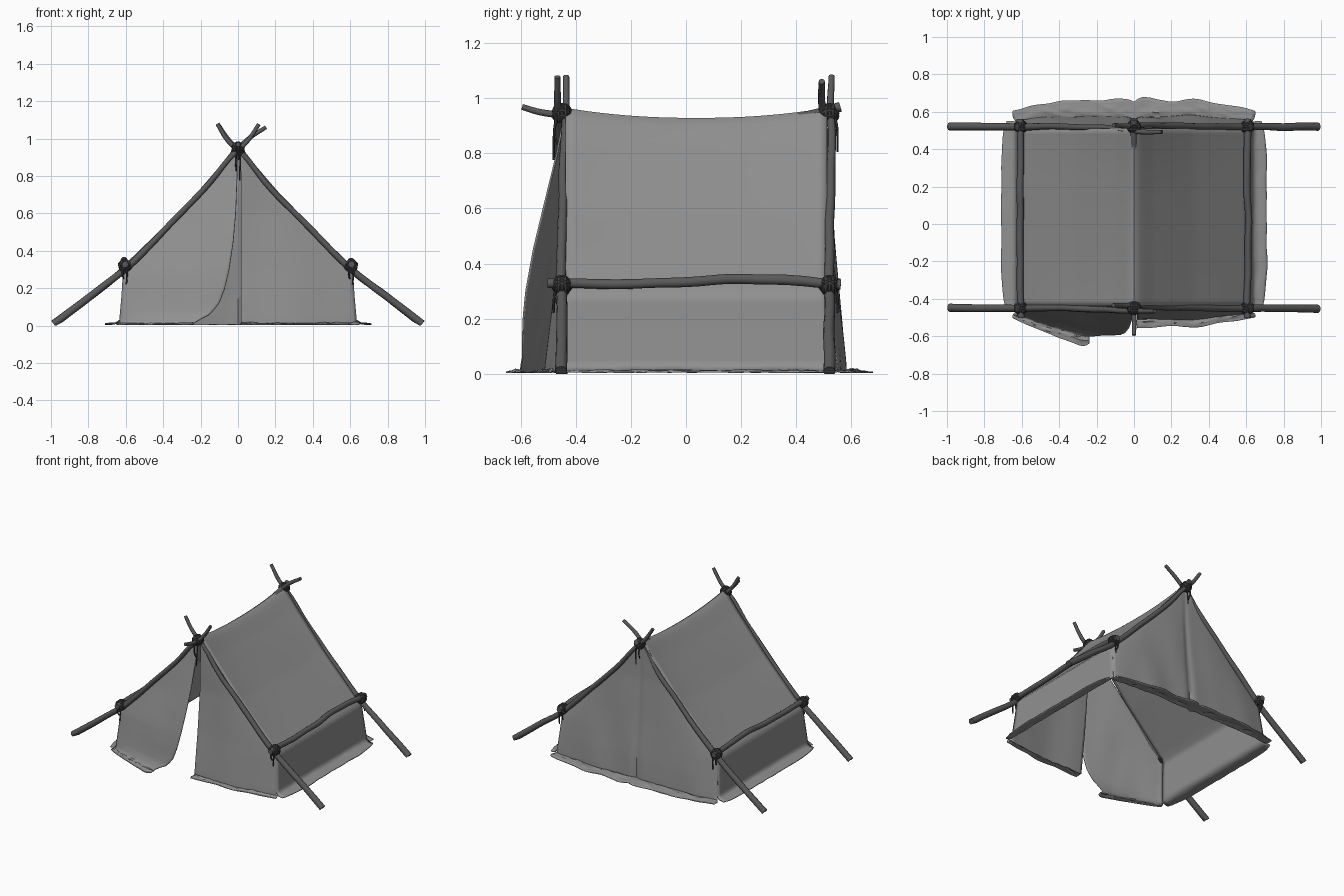
import bpy, bmesh, math
from mathutils import Vector, noise

if "Cube" in bpy.data.objects:
    bpy.data.objects.remove(bpy.data.objects["Cube"])


def material(name, g):
    m = bpy.data.materials.new(name)
    m.diffuse_color = (g, g, g, 1)
    m.use_nodes = True
    m.node_tree.nodes["Principled BSDF"].inputs["Base Color"].default_value = m.diffuse_color
    return m


WOOD, CANVAS, ROPE = material("wood", 0.1), material("canvas", 0.28), material("rope", 0.05)


def lerp_table(table, t):
    """Linear lookup in [(key, value...), ...] sorted by key."""
    if t <= table[0][0]:
        return table[0][1:]
    for a, b in zip(table, table[1:]):
        if t <= b[0]:
            k = (t - a[0]) / (b[0] - a[0])
            return tuple(p + (q - p) * k for p, q in zip(a[1:], b[1:]))
    return table[-1][1:]


def finish(name, bm, mat, angle=50):
    bmesh.ops.recalc_face_normals(bm, faces=bm.faces)
    me = bpy.data.meshes.new(name)
    bm.to_mesh(me)
    bm.free()
    me.materials.append(mat)
    ob = bpy.data.objects.new(name, me)
    bpy.context.collection.objects.link(ob)
    bpy.ops.object.select_all(action='DESELECT')
    ob.select_set(True)
    bpy.context.view_layer.objects.active = ob
    bpy.ops.object.shade_smooth_by_angle(angle=math.radians(angle))
    return ob


def add_tube(bm, pts, r0, r1, sides=10, sub=5, wobble=0.0):
    """Tapered tube along a smooth path, resting on the ground."""
    P = [Vector(p) for p in pts]
    P = [2 * P[0] - P[1]] + P + [2 * P[-1] - P[-2]]
    path = []
    for i in range(1, len(P) - 2):
        a, b, c, d = P[i - 1:i + 3]
        for j in range(sub):
            t = j / sub
            path.append(0.5 * (2 * b + (c - a) * t + (2 * a - 5 * b + 4 * c - d) * t * t
                               + (3 * b - a - 3 * c + d) * t ** 3))
    path.append(P[-2])
    rings, prev, q = [], None, None
    for i, p in enumerate(path):
        tan = (path[min(i + 1, len(path) - 1)] - path[max(i - 1, 0)]).normalized()
        q = tan.to_track_quat('Z', 'Y') if prev is None else prev.rotation_difference(tan) @ q
        prev = tan
        p = p + noise.noise_vector(p * 5) * wobble
        r = (r0 + (r1 - r0) * i / (len(path) - 1)) * (1 + 8 * wobble * noise.noise(p * 9))
        ring = []
        for s in range(sides):
            a = 2 * math.pi * s / sides
            v = p + q @ Vector((r * math.cos(a), r * math.sin(a), 0))
            v.z = max(v.z, 0)
            ring.append(bm.verts.new(v))
        rings.append(ring)
    for A, B in zip(rings, rings[1:]):
        for s in range(sides):
            bm.faces.new((A[s], A[s - 1], B[s - 1], B[s]))
    bm.faces.new(rings[0])
    bm.faces.new(rings[-1])


def tube(name, pts, r0, r1, wobble=0.008):
    bm = bmesh.new()
    add_tube(bm, pts, r0, r1, wobble=wobble)
    return finish(name, bm, WOOD)


def cloth(name, f, nu, nv):
    """Thin sheet from f(u, v) with u, v in 0..1."""
    bm = bmesh.new()
    g = [[bm.verts.new(f(i / nu, j / nv)) for i in range(nu + 1)] for j in range(nv + 1)]
    for j in range(nv):
        for i in range(nu):
            bm.faces.new((g[j][i], g[j][i + 1], g[j + 1][i + 1], g[j + 1][i]))
    ob = finish(name, bm, CANVAS)
    m = ob.modifiers.new("thickness", 'SOLIDIFY')
    m.thickness, m.offset = 0.006, 0
    return ob


FRONT, BACK = -0.45, 0.52

# Crossed poles at both ends
for end, y, lean in (("front", FRONT, 0), ("back", BACK, -0.012)):
    for side, s in (("left", -1), ("right", 1)):
        o = 0.013 * s
        tip = (-0.15, 1.06) if (end == "back" and s < 0) else (-0.11, 1.08)
        tube(f"{end}_{side}_pole",
             [(s * 0.985, y, 0.008), (s * 0.8, y, 0.15), (s * 0.6, y, 0.305), (s * 0.4, y, 0.505),
              (s * 0.175, y + o * 0.5, 0.735), (s * 0.05, y + o + lean / 2, 0.89),
              (s * -0.05, y + o * 1.2 + lean, 0.99), (s * tip[0], y + o * 1.3 + lean, tip[1])],
             0.022, 0.011, 0.005)

# Eave poles along the sides and the ridge pole
for side, s in (("left", -1), ("right", 1)):
    tube(f"{side}_eave_pole", [(s * 0.605, -0.5, 0.328), (s * 0.61, -0.2, 0.328), (s * 0.608, 0.05, 0.336),
                               (s * 0.605, 0.25, 0.345), (s * 0.607, 0.56, 0.325)], 0.018, 0.019)
tube("ridge_pole", [(0, -0.595, 0.968), (0, -0.53, 0.95), (0, -0.44, 0.938), (0, -0.2, 0.91), (0, 0.05, 0.9),
                    (0, 0.3, 0.913), (0, 0.48, 0.945), (0, 0.56, 0.968)], 0.011, 0.019, 0.002)

# Roof with side walls and ground skirt, one draped sheet
PROFILE = [(0, 0, 0.962), (0.03, 0.022, 0.945), (0.12, 0.10, 0.845), (0.35, 0.315, 0.595), (0.6, 0.585, 0.315),
           (0.64, 0.613, 0.28), (0.75, 0.62, 0.16), (0.88, 0.632, 0.03), (0.91, 0.648, 0.012), (1, 0.71, 0.006)]


def wall_end(z, dirn):
    """y of the tent corners at height z"""
    low = max(0, 1 - z / 0.3)
    return 0.511 + 0.04 * low if dirn > 0 else -0.437 - 0.035 * low


def roof(u, v):
    s = 2 * u - 1
    t = 2 * v - 1
    x, z = lerp_table(PROFILE, abs(s))
    y = wall_end(z, -1) + (wall_end(z, 1) - wall_end(z, -1)) * v
    if z > 0.3:
        z -= 0.036 * (1 - abs(t) ** 2.2) * (z / 0.958) ** 4
        z -= 0.01 * (1 - t ** 4) * math.sin(math.pi * min(1, (z - 0.3) / 0.62))
    if x > 0.634:
        x = 0.634 + (x - 0.634) * (1 - 0.4 * abs(t) ** 6)
        x += 0.008 * noise.noise((s, y * 7, 0))
        z += 0.007 * abs(noise.noise((x * 30, y * 14, s)))
    return (math.copysign(x, s) if s else 0, y, z)


cloth("roof_and_side_walls", roof, 100, 32)

# End panels: half width at each height
WIDTH = [(0, 0.634), (0.03, 0.632), (0.28, 0.613), (0.32, 0.585), (0.51, 0.39), (0.735, 0.175), (0.88, 0.06),
         (0.95, 0.005)]
SKIRT = 0.16   # share of v used by the ground skirt


def split(v):
    """v -> (height, skirt amount)"""
    if v < SKIRT:
        return 0.012, 1 - v / SKIRT
    return 0.012 + 0.935 * (v - SKIRT) / (1 - SKIRT), 0


def hem(x, y, z, k, reach, dirn):
    """Spread the bottom of a panel over the ground, fanning out at the corners."""
    if k:
        n = noise.noise((x * 7, k * 2, dirn * 3.1))
        y += dirn * k * reach * (1 + 0.3 * n)
        z = 0.006 + 0.02 * abs(noise.noise((x * 12, k * 5, dirn))) * math.sin(math.pi * min(1, k + 0.15))
        x += math.copysign(0.035, x) * k * (abs(x) / 0.634) ** 8 * (1.4 - k)
    return (x, y, z)


def back_panel(u, v):
    z, k = split(v)
    s = 2 * u - 1
    x = s * lerp_table(WIDTH, z)[0]
    mid = lerp_table([(0, 0.575), (0.15, 0.565), (0.4, 0.54), (0.7, 0.515), (0.95, 0.508)], z)[0]
    edge = wall_end(z, 1)
    y = edge + (mid - edge) * (1 - s ** 4)
    y -= 0.018 * math.exp(-(x / 0.02) ** 2) * (1 - z)
    y += 0.012 * noise.noise((x * 5, z * 2, 4)) * (1 - z) * (1 - s ** 8)
    return hem(x, y, z, k, 0.06 + 0.035 * (1 - s * s), 1)


cloth("back_panel", back_panel, 60, 44)


def right_flap(u, v):
    z, k = split(v)
    w = lerp_table(WIDTH, z)[0]
    x = min(0.015, w) + u * (w - min(0.015, w))
    mid = lerp_table([(0, -0.512), (0.3, -0.476), (0.6, -0.447), (0.95, -0.44)], z)[0]
    edge = wall_end(z, -1)
    y = edge + (mid - edge) * (1 - u ** 3)
    y -= 0.006 * noise.noise((x * 5, z * 2, 9)) * (1 - u ** 8)
    return hem(x, y, z, k, 0.045 * (1 - 0.3 * u), -1)


cloth("right_door_flap", right_flap, 30, 44)

# Left door flap, swung outward with a curved free edge
EDGE = [(0, -0.25, -0.6), (0.02, -0.23, -0.6), (0.06, -0.15, -0.592), (0.12, -0.1, -0.592), (0.2, -0.07, -0.59),
        (0.3, -0.047, -0.58), (0.45, -0.025, -0.553), (0.6, -0.012, -0.517), (0.8, -0.004, -0.468), (0.95, 0, -0.44)]


def left_flap(u, v):
    z, k = split(v)
    ex, ey = lerp_table(EDGE, z)
    w = max(lerp_table(WIDTH, z)[0], 0.008)
    wy = wall_end(z, -1)
    x = -w + u * (ex + w)
    y = wy + (ey - wy) * u ** (0.75 + 0.8 * min(z, 0.6))
    y -= 0.01 * noise.noise((x * 6, z * 2, 2)) * math.sin(math.pi * u)
    round_corner = 1 - 0.5 * max(0, (u - 0.85) / 0.15) ** 2
    return hem(x, y, z, k, (0.032 + 0.034 * u) * round_corner, -1)


cloth("left_door_flap", left_flap, 30, 50)


# Rope lashings with loose ends
def lashing(name, c, size, axes, drop, out):
    bm = bmesh.new()
    c = Vector(c)
    for ax in axes:
        ax = Vector(ax).normalized()
        q = ax.to_track_quat('Z', 'Y')
        for off in (-0.013, 0, 0.013):
            loop = [c + ax * off + q @ Vector((size * math.cos(a), size * math.sin(a), 0))
                    for a in [i * math.pi / 5 for i in range(11)]]
            add_tube(bm, loop, 0.0075, 0.0075, sides=6, sub=2)
    for i in (-1, 1):
        add_tube(bm, [c + Vector((0.01 * i, out * 0.015, 0)),
                      c + Vector((0.012 * i, out * 0.028, -drop * 0.4)),
                      c + Vector((0.008 * i, out * (0.022 + 0.008 * i), -drop * (0.85 + 0.15 * i)))],
                 0.006, 0.004, sides=6)
    finish(name, bm, ROPE)


for end, y, out in (("front", FRONT, -1), ("back", BACK, 1)):
    lashing(f"{end}_apex_lashing", (0, y, 0.945), 0.029, [(1, 0, 1), (-1, 0, 1), (0, 1, 0)],
            0.17 if out < 0 else 0.14, out)
    for side, s in (("left", -1), ("right", 1)):
        lashing(f"{end}_{side}_lashing", (s * 0.605, y, 0.32), 0.029,
                [(s, 0.6, -0.9), (s, -0.6, -0.9), (0, 1, 0)], 0.1, out)
